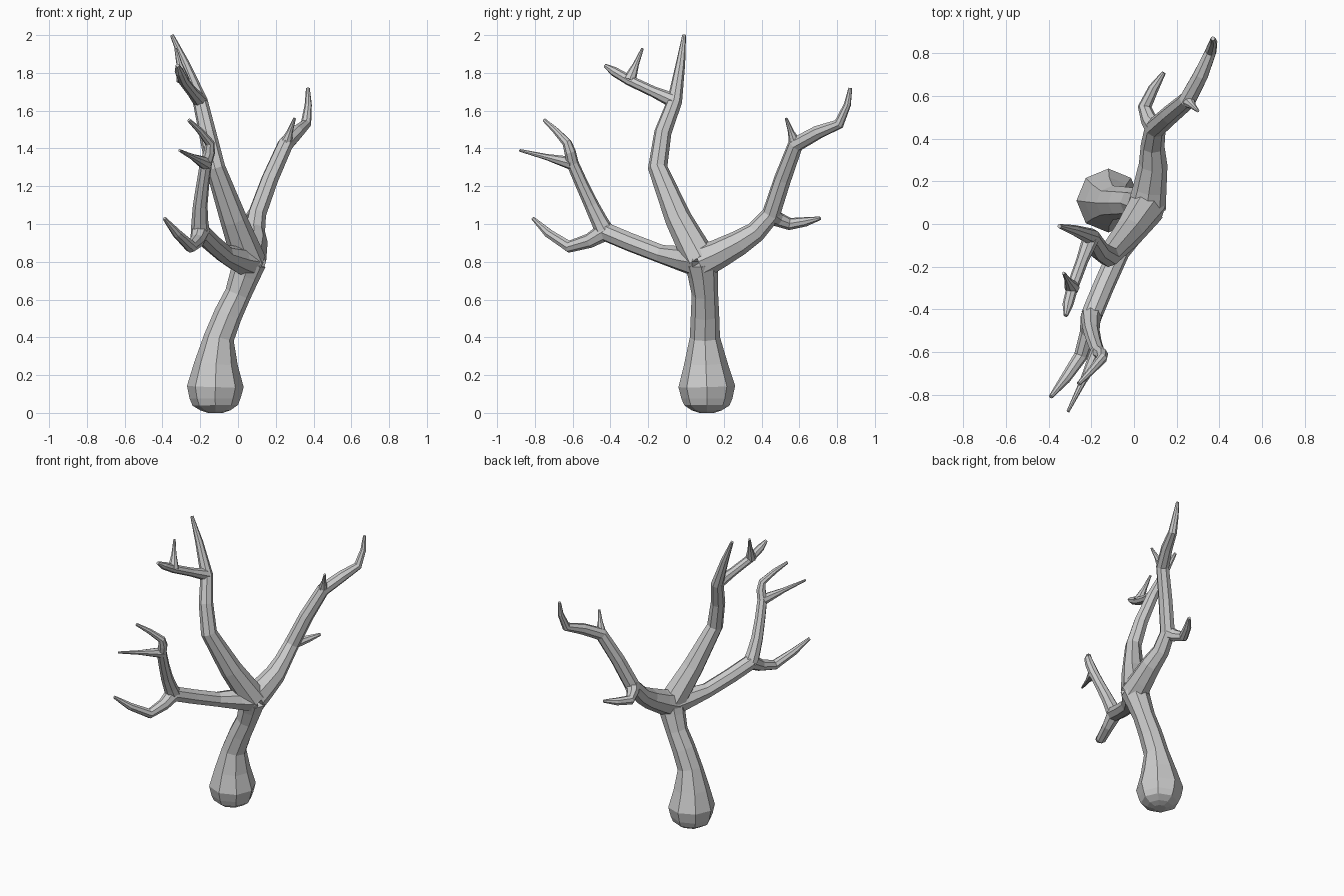
import bpy, bmesh, math
from mathutils import Vector

cube = bpy.data.objects.get("Cube")
if cube:
    bpy.data.objects.remove(cube, do_unlink=True)

bark = bpy.data.materials.new("grey_bark")
bark.use_nodes = True
grey = (0.6, 0.6, 0.6, 1)
bark.diffuse_color = grey
bark.node_tree.nodes["Principled BSDF"].inputs["Base Color"].default_value = grey

SIDES = 8


def rounded_path(points):
    """Add one eased midpoint to every span so that bends are not abrupt."""
    path = [points[0]]
    for i, (start, end) in enumerate(zip(points, points[1:])):
        before = points[max(i - 1, 0)]
        after = points[min(i + 2, len(points) - 1)]
        middle = (start + end) / 2
        path += [middle + (middle - (before + after) / 2) / 8, end]
    return path


def width_at(widths, t):
    """Read an evenly spaced list of radii at t between zero and one."""
    place = t * (len(widths) - 1)
    i = min(int(place), len(widths) - 2)
    return widths[i] + (widths[i + 1] - widths[i]) * (place - i)


def limb(name, widths, *points):
    """Sweep a faceted, tapering tube through the points."""
    path = rounded_path([Vector(p) for p in points])
    last = len(path) - 1
    bm = bmesh.new()
    rings = []
    side = None
    for i, centre in enumerate(path):
        ahead = (path[min(i + 1, last)] - centre).normalized()
        behind = (centre - path[max(i - 1, 0)]).normalized()
        tangent = (ahead + behind).normalized()
        # Carry the ring's direction along the path without twisting
        if side is None:
            side = tangent.orthogonal()
        side = (side - tangent * side.dot(tangent)).normalized()
        up = tangent.cross(side)
        radius = width_at(widths, i / last)
        ring = []
        for k in range(SIDES):
            angle = math.tau * k / SIDES
            offset = side * math.cos(angle) + up * math.sin(angle)
            ring.append(bm.verts.new(centre + offset * radius))
        rings.append(ring)
    for low, high in zip(rings, rings[1:]):
        for k in range(SIDES):
            bm.faces.new((low[k], low[k - 1], high[k - 1], high[k]))
    bm.faces.new(rings[0])
    bm.faces.new(rings[-1])
    bmesh.ops.recalc_face_normals(bm, faces=bm.faces)
    mesh = bpy.data.meshes.new(name)
    bm.to_mesh(mesh)
    bm.free()
    mesh.materials.append(bark)
    bpy.context.collection.objects.link(bpy.data.objects.new(name, mesh))


# Shared tapers, from the root of a limb to its end
bough = (.09, .052, .04, .01)
fork = (.05, .035, .03, .01)
twig = (.036, .016, .007)

# Joints where limbs divide
crotch = (.06, .08, .8)
front_knot = (-.2, -.43, .96)
front_upper_knot = (-.17, -.6, 1.32)
middle_knot = (-.2, -.06, 1.65)
middle_side_knot = (-.29, -.3, 1.76)
back_knot = (.1, .45, 1.05)
back_upper_knot = (.25, .58, 1.42)

# Swollen base and curved trunk
limb("trunk", (.04, .12, .15, .08, .07, .09),
     (-.12, .11, 0), (-.12, .11, .04), (-.12, .11, .14),
     (-.1, .1, .4), (0, .1, .63), crotch)

# Front branch, its two forks and a twig
limb("front_branch", (.09, .05, .05), crotch, (-.07, -.13, .84), front_knot)
limb("front_lower_fork", fork, front_knot, (-.25, -.62, .88), (-.39, -.81, 1.03))
limb("front_upper_fork", fork, front_knot, (-.2, -.5, 1.1), front_upper_knot,
     (-.15, -.63, 1.43), (-.26, -.75, 1.55))
limb("front_twig", twig, front_upper_knot, (-.31, -.88, 1.39))

# Tall middle branch with a forked side branch
limb("middle_branch", bough, crotch, (-.12, -.15, 1.3), middle_knot, (-.35, -.01, 2))
limb("middle_side_branch", (.04, .025, .03, .01),
     middle_knot, middle_side_knot, (-.32, -.43, 1.84))
limb("middle_twig", twig, middle_side_knot, (-.33, -.23, 1.93))

# Back branch with a hooked end, a spur and a twig
limb("back_branch", bough, crotch, (.09, .28, .9), back_knot, back_upper_knot,
     (.36, .81, 1.53), (.37, .87, 1.72))
limb("back_spur", twig, back_upper_knot, (.3, .53, 1.56))
limb("back_twig", fork, back_knot, (.05, .55, 1), (.14, .71, 1.03))
